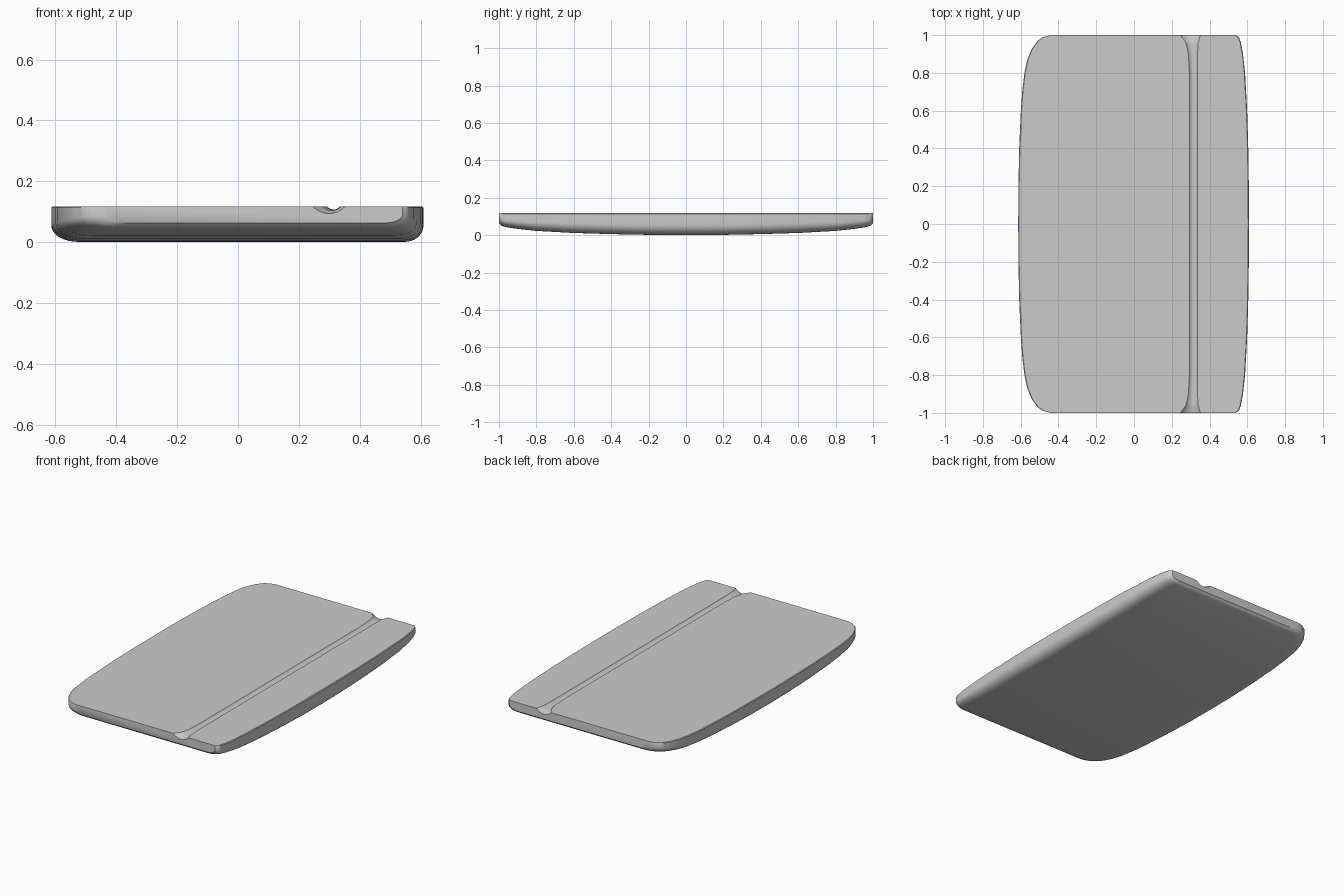
import bpy, bmesh, math

if "Cube" in bpy.data.objects:
    bpy.data.objects.remove(bpy.data.objects["Cube"])

TOP = 0.118


def lerp(table, v):
    # piecewise-linear lookup
    for (a, p), (b, q) in zip(table, table[1:]):
        if v <= b:
            return p + (q - p) * (v - a) / (b - a)
    return table[-1][1]


# outline half-profiles keyed on |y|
LEFT = [(0, -.613), (.2, -.612), (.4, -.608), (.6, -.599), (.7, -.592), (.8, -.58), (.87, -.565),
        (.93, -.54), (.97, -.51), (.99, -.48), (1, -.44)]
RIGHT = [(0, .609), (.2, .608), (.4, .605), (.6, .599), (.8, .588), (.9, .577),
         (.96, .566), (.985, .557), (1, .54)]
BOTTOM = [(0, .001), (.2, .002), (.4, .006), (.6, .012), (.8, .023), (.9, .034),
          (.96, .043), (.985, .050), (1, .063)]
GROOVE_L = [(0, .293), (.8, .293), (.9, .288), (.96, .275), (1, .245)]
GROOVE_R = [(0, .335), (.9, .336), (.96, .34), (1, .352)]
GROOVE_Z = [(0, .107), (.9, .106), (.96, .104), (1, .094)]


def section(y):
    a = abs(y)
    xl, xr, zb = lerp(LEFT, a), lerp(RIGHT, a), lerp(BOTTOM, a)
    gl, gr, gz = lerp(GROOVE_L, a), lerp(GROOVE_R, a), lerp(GROOVE_Z, a)
    rz = min(.055, (TOP - zb) * .5)
    rx_l, rx_r, e = .10, .07, .004
    pts = [(xl, TOP - e), (xl + e, TOP)]
    # groove, steep on the left and right lips
    for i in range(13):
        t = i / 12
        pts.append((gl + (gr - gl) * t, TOP - (TOP - gz) * math.sin(math.pi * t) ** .8))
    pts += [(xr - e, TOP), (xr, TOP - e)]
    # rounded lower edges
    for i in range(9):
        t = math.pi / 2 * i / 8
        pts.append((xr - rx_r + rx_r * math.cos(t) ** .85, zb + rz - rz * math.sin(t)))
    for i in range(9):
        t = math.pi / 2 * (1 - i / 8)
        pts.append((xl + rx_l - rx_l * max(0, math.cos(t)) ** .85, zb + rz - rz * math.sin(t)))
    return pts


# slab body lofted along y
half = [0, .1, .2, .3, .4, .5, .6, .7, .75, .8, .84, .87, .9, .93, .945, .96,
        .97, .978, .985, .99, .995, 1]
stations = [-v for v in reversed(half[1:])] + half
bm = bmesh.new()
rings = [[bm.verts.new((x, y, z)) for x, z in section(y)] for y in stations]
n = len(rings[0])
for r, s in zip(rings, rings[1:]):
    for i in range(n):
        j = (i + 1) % n
        bm.faces.new((r[i], r[j], s[j], s[i]))
bm.faces.new(rings[0])
bm.faces.new(rings[-1])
bmesh.ops.recalc_face_normals(bm, faces=bm.faces)
mesh = bpy.data.meshes.new("grooved_slab")
bm.to_mesh(mesh)
bm.free()
slab = bpy.data.objects.new("grooved_slab", mesh)
bpy.context.collection.objects.link(slab)
bpy.context.view_layer.objects.active = slab
slab.select_set(True)
bpy.ops.object.shade_smooth_by_angle(angle=math.radians(35))
